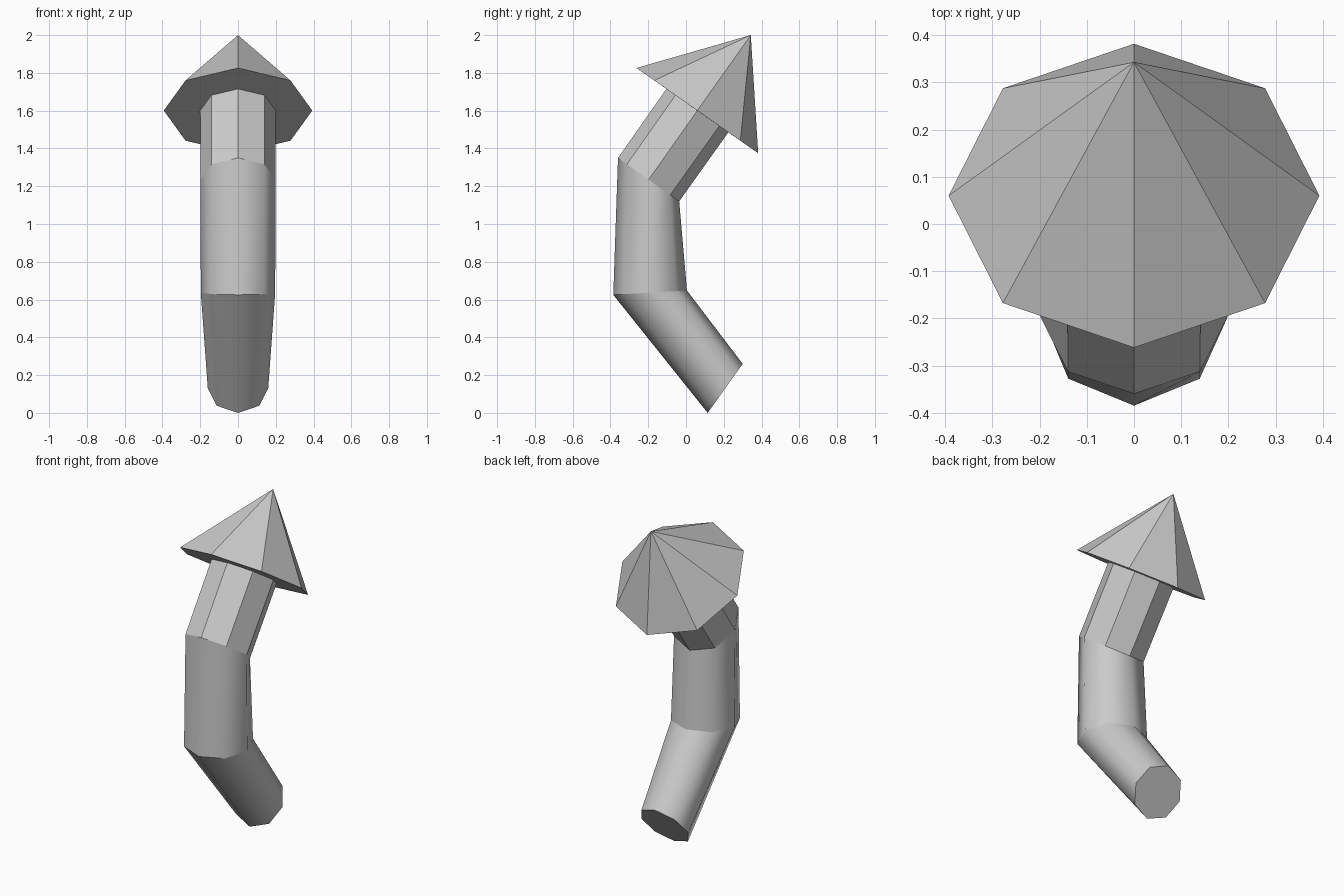
import bpy, bmesh
from math import sin, cos, pi
from mathutils import Vector

if "Cube" in bpy.data.objects:
    bpy.data.objects.remove(bpy.data.objects["Cube"])

SIDES = 8

# Cross-sections along the bend: front (y, z), back (y, z), half width in x
SECTIONS = [
    ((0.115, 0.00), (0.30, 0.26), 0.16),      # tail end
    ((-0.385, 0.625), (0.005, 0.648), 0.197),  # lower bend
    ((-0.36, 1.35), (-0.036, 1.12), 0.198),    # upper bend
    ((-0.104, 1.715), (0.224, 1.485), 0.20),   # shaft meets head
    ((-0.262, 1.826), (0.382, 1.375), 0.393),  # flared rim of head
]
TIP = (0, 0.343, 2.0)


def add_ring(bm, front, back, half_width):
    f, b = Vector((0, *front)), Vector((0, *back))
    mid, half = (f + b) / 2, (f - b) / 2
    return [bm.verts.new(mid + half * cos(a) + Vector((half_width * sin(a), 0, 0)))
            for a in (2 * pi * i / SIDES for i in range(SIDES))]


bm = bmesh.new()
rings = [add_ring(bm, *s) for s in SECTIONS]

# Shaft segments and underside of the head; the lower two segments are smooth
for n, (lo, hi) in enumerate(zip(rings, rings[1:])):
    for i in range(SIDES):
        j = (i + 1) % SIDES
        bm.faces.new((lo[i], lo[j], hi[j], hi[i])).smooth = n < 2

# Flat tail cap and pointed head
bm.faces.new(rings[0])
tip = bm.verts.new(TIP)
for i in range(SIDES):
    bm.faces.new((rings[-1][i], rings[-1][(i + 1) % SIDES], tip))
bmesh.ops.recalc_face_normals(bm, faces=bm.faces)

# Crisp creases around each bend
for ring in rings:
    for i in range(SIDES):
        bm.edges.get((ring[i], ring[(i + 1) % SIDES])).smooth = False

mesh = bpy.data.meshes.new("bent_arrow")
bm.to_mesh(mesh)
bm.free()
bpy.context.collection.objects.link(bpy.data.objects.new("bent_arrow", mesh))
